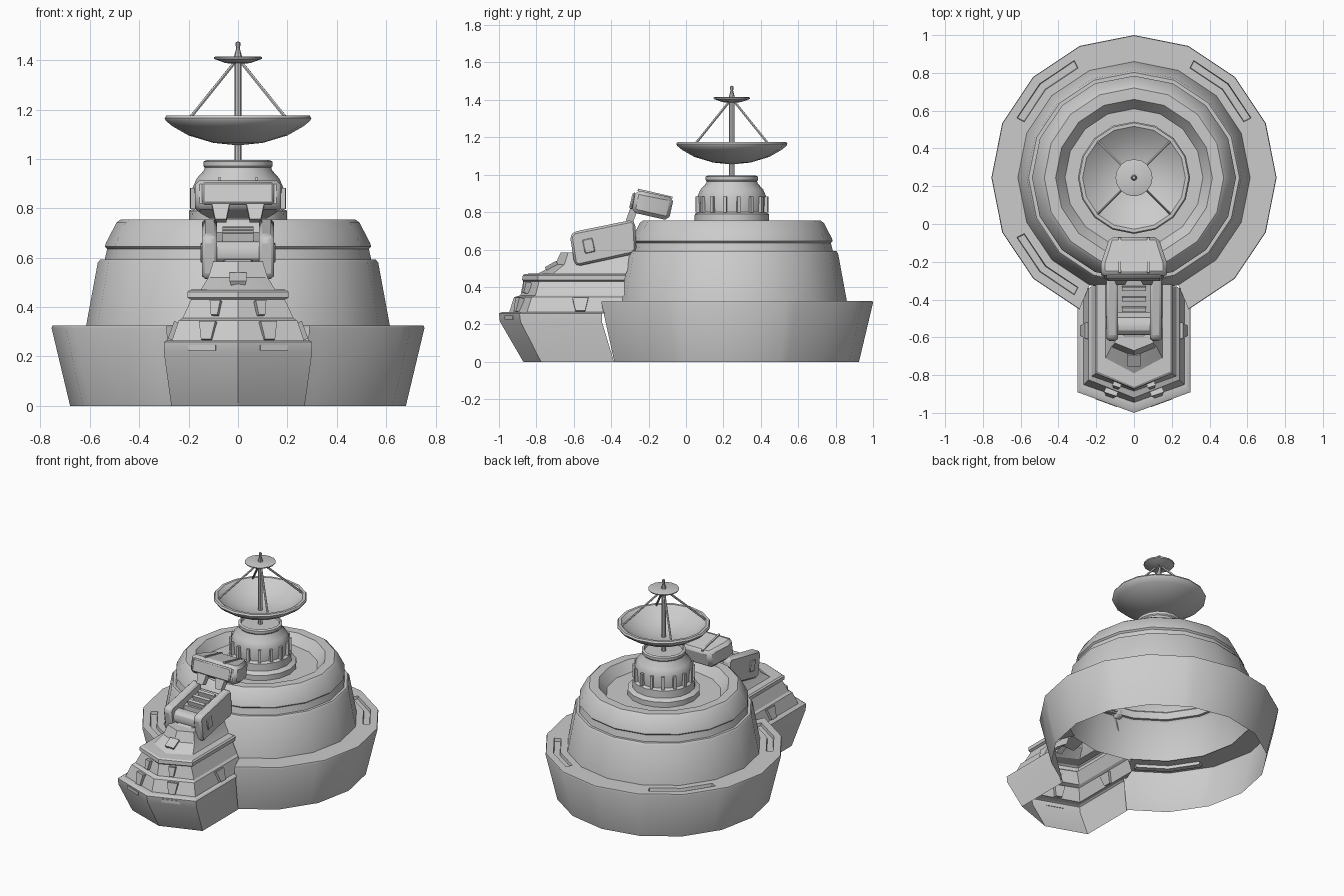
import bpy, bmesh
from math import pi, sin, cos, radians
from mathutils import Vector, Matrix

if "Cube" in bpy.data.objects:
    bpy.data.objects.remove(bpy.data.objects["Cube"])

CY = 0.245  # centre of the round body along y


def finish(name, bm, bevel=0.0):
    me = bpy.data.meshes.new(name)
    bm.to_mesh(me)
    bm.free()
    ob = bpy.data.objects.new(name, me)
    bpy.context.collection.objects.link(ob)
    if bevel:
        m = ob.modifiers.new("bevel", "BEVEL")
        m.width, m.segments, m.limit_method = bevel, 1, 'ANGLE'
    return ob


def loft(bm, rings, closed=True, cap=False):
    """Bridge rings of points; returns faces as [ring][segment]."""
    vs = [[bm.verts.new(p) for p in r] for r in rings]
    out = []
    for a, b in zip(vs, vs[1:]):
        n = len(a)
        out.append([bm.faces.new((a[j], a[(j + 1) % n], b[(j + 1) % n], b[j]))
                    for j in range(n if closed else n - 1)])
    if cap:
        bm.faces.new(vs[-1])
    return out


def revolve(name, profile, n=16):
    bm = bmesh.new()
    loft(bm, [[(max(r, 1e-5) * cos(2 * pi * i / n), CY + max(r, 1e-5) * sin(2 * pi * i / n), z)
               for i in range(n)] for r, z in profile])
    bmesh.ops.remove_doubles(bm, verts=bm.verts, dist=1e-4)
    return finish(name, bm)


def prism(name, pts, x0, x1, bevel=0.0):
    """Side outline (y, z) extruded between two x values."""
    bm = bmesh.new()
    rings = [[(x, y, z) for y, z in pts] for x in (x0, x1)]
    loft(bm, rings, cap=True)
    bm.verts.ensure_lookup_table()
    bm.faces.new(list(bm.verts)[:len(pts)][::-1])
    bmesh.ops.recalc_face_normals(bm, faces=bm.faces)
    return finish(name, bm, bevel)


def block(name, loc, size, rot=(0, 0, 0), foot=1.0, bevel=0.0):
    """Box, optionally narrowed in x at its lower end."""
    bm = bmesh.new()
    bmesh.ops.create_cube(bm, size=1)
    for v in bm.verts:
        if v.co.z < 0:
            v.co.x *= foot
        v.co = Vector(a * b for a, b in zip(v.co, size))
    ob = finish(name, bm, bevel)
    ob.location, ob.rotation_euler = loc, rot
    return ob


def rod(name, a, b, r, n=8):
    a, b = Vector(a), Vector(b)
    bm = bmesh.new()
    q = (b - a).to_track_quat('Z', 'Y').to_matrix().to_4x4()
    bmesh.ops.create_cone(bm, cap_ends=True, segments=n, radius1=r, radius2=r,
                          depth=(b - a).length, matrix=Matrix.Translation((a + b) / 2) @ q)
    return finish(name, bm)


# Skirt: open shell with a gap at the front, and four sunken deck slots
angles = [-67.5, -63, -45, -27, -22.5, 0, 22.5, 27, 45, 63, 67.5, 90,
          112.5, 117, 135, 153, 157.5, 180, 202.5, 207, 225, 243, 247.5]
skirt = [(.68, 0), (.755, .315), (.752, .325), (.705, .325), (.66, .325), (.60, .325)]


def on_polygon(r, deg, z):
    k = r * cos(pi / 16) / cos(radians((deg % 22.5) - 11.25))
    return (k * cos(radians(deg)), CY + k * sin(radians(deg)), z)


bm = bmesh.new()
grid = loft(bm, [[on_polygon(r, a, z) for a in angles] for r, z in skirt], closed=False)
for q in (1, 7, 13, 19):
    bmesh.ops.inset_region(bm, faces=grid[3][q:q + 2], thickness=.004, depth=-.02)
finish("skirt", bm)

# Round body with stepped band and sunken roof
revolve("body", [(.615, .325), (.568, .58), (.558, .592), (.54, .592), (.53, .635), (.54, .645),
                 (.535, .66), (.492, .742), (.475, .755), (.415, .755), (.365, .69), (.2, .69)])

# Turret on the roof with ribs
revolve("turret", [(.23, .69), (.23, .725), (.2, .74), (.198, .79), (.18, .80), (.185, .88),
                   (.168, .92), (.137, .955), (.135, .965), (.14, .972), (.14, .99),
                   (.125, .996), (.12, .98), (0, .98)])
for i in range(16):
    a = 2 * pi * (i + .5) / 16
    block("turret_rib", (.182 * cos(a), CY + .182 * sin(a), .84), (.03, .018, .085), (0, 0, a))

# Dish, mast, small reflector and struts
revolve("dish", [(0, 1.055), (.1, 1.065), (.2, 1.095), (.265, 1.132), (.293, 1.155), (.297, 1.165),
                 (.29, 1.176), (.272, 1.176), (.2, 1.12), (.1, 1.085), (0, 1.075)])
revolve("mast", [(.015, .97), (.015, 1.4), (.016, 1.415), (.007, 1.45), (.01, 1.46),
                 (.009, 1.472), (0, 1.476)], 8)
revolve("reflector", [(0, 1.385), (.05, 1.388), (.096, 1.405), (.098, 1.412), (.09, 1.415), (0, 1.412)])
for sx in (-1, 1):
    for sy in (-1, 1):
        rod("dish_strut", (.195 * sx, CY + .195 * sy, 1.165), (.01 * sx, CY + .01 * sy, 1.395), .007, 6)

# Pointed nose: half width, shoulder y, tip y, back y, z for each level
levels = [(.27, -.775, -.87, -.385, 0), (.3, -.885, -.995, -.45, .215), (.3, -.89, -1, -.45, .258),
          (.29, -.88, -.985, -.40, .265), (.268, -.85, -.945, -.34, .265), (.24, -.825, -.92, -.34, .345),
          (.225, -.805, -.885, -.33, .355), (.19, -.785, -.87, -.33, .43), (.205, -.79, -.877, -.33, .438),
          (.205, -.79, -.872, -.32, .462), (.195, -.78, -.862, -.32, .47), (.15, -.71, -.79, -.32, .472),
          (.12, -.65, -.70, -.3, .52), (.10, -.63, -.67, -.3, .585)]
bm = bmesh.new()
loft(bm, [[(-w, b, z), (-w, c, z), (0, t, z), (w, c, z), (w, b, z)] for w, c, t, b, z in levels],
     closed=False, cap=True)
finish("nose", bm)

for s in (-1, 1):
    # Nose details: lugs on the lower tier, lamps in the rim
    block("front_lug", (.12 * s, -.885, .302), (.07, .05, .075), (-.2, 0, .32 * s), .6)
    block("side_lug", (.255 * s, -.565, .302), (.085, .035, .075), (-.35, 0, pi / 2 * s), .6)
    block("upper_lug", (.09 * s, -.85, .395), (.045, .035, .06), (-.2, 0, .32 * s), .6)
    block("nose_lamp", (.145 * s, -.944, .236), (.12, .01, .022), (0, 0, .35 * s))
    # Arm side plates with a small raised panel
    prism("arm_plate", [(-.62, .67), (-.60, .695), (-.29, .758), (-.272, .74), (-.265, .6),
                        (-.285, .575), (-.575, .512), (-.597, .525)], .085 * s, .145 * s, .012)
    block("arm_panel", (.145 * s, -.52, .62), (.012, .055, .075), (radians(12), 0, 0), bevel=.004)
    # Links and roof ridges of the head
    block("head_link", (.07 * s, -.29, .785), (.075, .04, .075), (radians(-20), 0, 0), .6)
    block("head_ridge", (.075 * s, -.165, .898), (.012, .19, .012), (radians(-13), 0, 0))

# Arm infill: core, rungs, roller and foot
prism("arm_core", [(-.47, .60), (-.47, .665), (-.28, .705), (-.27, .60)], -.09, .09)
for y in (-.34, -.395, -.45):
    block("arm_rung", (0, y, .70 + .22 * (y + .34)), (.125, .022, .05), (radians(12), 0, 0))
rod("arm_roller", (-.09, -.54, .62), (.09, -.54, .62), .048, 12)
prism("arm_foot", [(-.66, .47), (-.66, .56), (-.56, .60), (-.50, .5)], -.06, .06, .008)
block("front_catch", (0, -.715, .505), (.07, .07, .04), (radians(30), 0, 0), .6)

# Head: tilted box tapering towards the back
head = prism("head", [(-.268, .918), (-.065, .877), (-.092, .755), (-.292, .80)], -.175, .175, .02)
bm = bmesh.new()
bm.from_mesh(head.data)
bmesh.ops.bisect_plane(bm, geom=bm.verts[:] + bm.edges[:] + bm.faces[:],
                       plane_co=(0, -.21, 0), plane_no=(0, 1, 0))
for v in bm.verts:
    if v.co.y > -.15:
        v.co.x *= .74
bm.to_mesh(head.data)
bm.free()
block("head_face", (0, -.285, .86), (.29, .02, .09), (radians(-13), 0, 0), bevel=.008)

# Smooth shading with sharp edges kept
for ob in bpy.context.scene.objects:
    ob.select_set(True)
bpy.context.view_layer.objects.active = head
bpy.ops.object.shade_smooth_by_angle(angle=radians(30))
